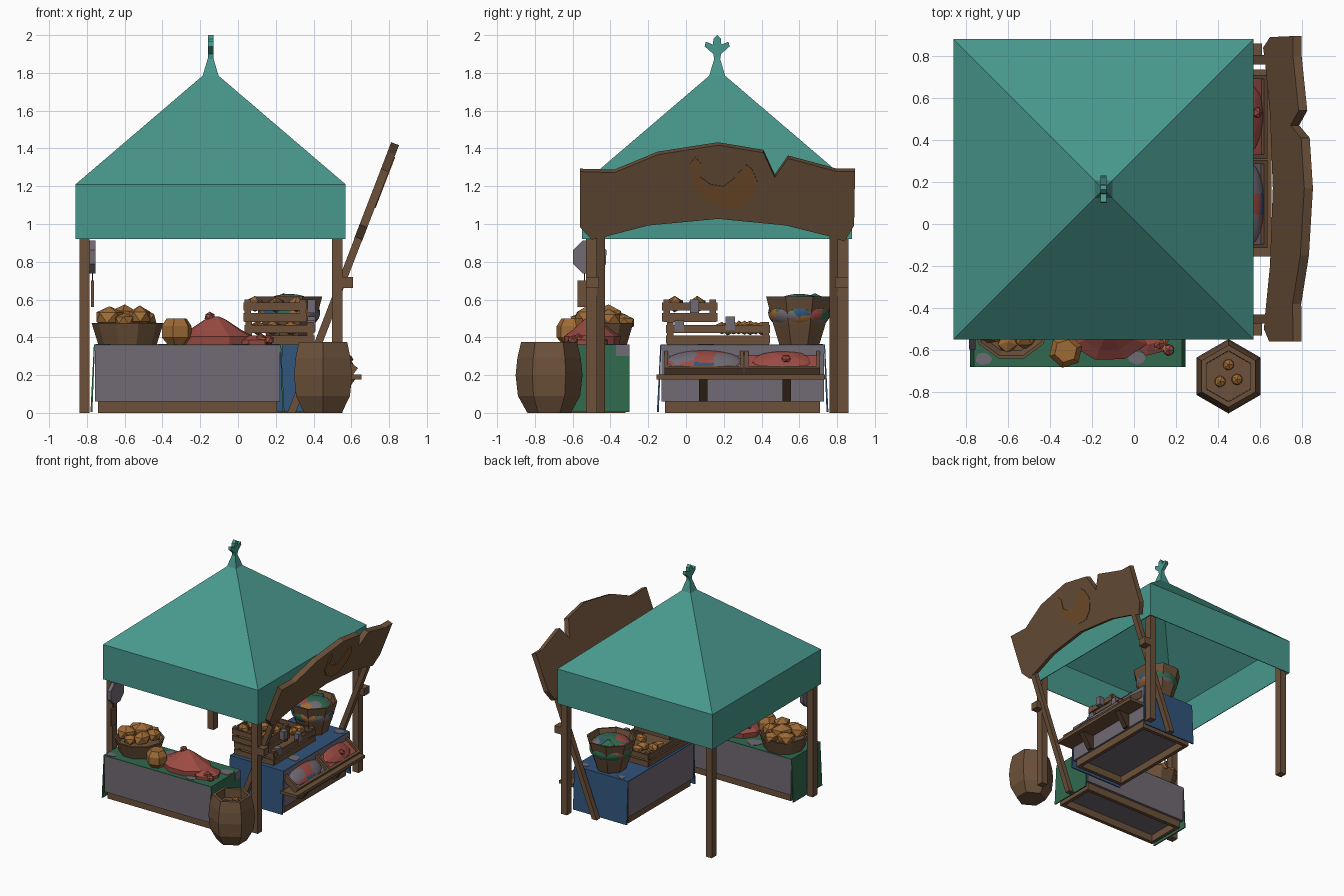
import bpy, bmesh, math, random
from mathutils import Vector, Matrix

if "Cube" in bpy.data.objects:
    bpy.data.objects.remove(bpy.data.objects["Cube"])
random.seed(4)

def colour(name, r, g, b):
    m = bpy.data.materials.new(name)
    m.diffuse_color = (r, g, b, 1)
    m.use_nodes = True
    m.node_tree.nodes["Principled BSDF"].inputs["Base Color"].default_value = m.diffuse_color
    return m

WOOD = colour("wood", .150, .082, .042)
DARK = colour("dark_wood", .060, .033, .018)
TEAL = colour("teal_canvas", .065, .315, .265)
GREY = colour("grey_cloth", .165, .142, .172)
GREEN = colour("green_cloth", .030, .140, .075)
BLUE = colour("blue_cloth", .030, .088, .195)
RED = colour("red", .330, .070, .056)
ORANGE = colour("orange", .340, .145, .036)
PAINT = colour("sign_paint", .180, .080, .025)

def finish(name, bm, mats):
    bmesh.ops.recalc_face_normals(bm, faces=bm.faces)
    me = bpy.data.meshes.new(name)
    bm.to_mesh(me)
    bm.free()
    ob = bpy.data.objects.new(name, me)
    bpy.context.collection.objects.link(ob)
    for m in mats if isinstance(mats, list) else [mats]:
        me.materials.append(m)
    return ob

def box(name, x0, x1, y0, y1, z0, z1, mat, M=Matrix()):
    bm = bmesh.new()
    bmesh.ops.create_cube(bm, size=1, matrix=M @ Matrix.Translation(((x0+x1)/2, (y0+y1)/2, (z0+z1)/2))
                          @ Matrix.Diagonal((x1-x0, y1-y0, z1-z0, 1)))
    return finish(name, bm, mat)

def prism(name, pts, vec, mat):
    bm = bmesh.new()
    f = bm.faces.new([bm.verts.new(p) for p in pts])
    ext = bmesh.ops.extrude_face_region(bm, geom=[f], use_keep_orig=True)
    bmesh.ops.translate(bm, vec=vec, verts=[v for v in ext["geom"] if isinstance(v, bmesh.types.BMVert)])
    return finish(name, bm, mat)

def lathe(name, profile, n, c, mat, phase=0, sy=1.0, caps=True):
    bm = bmesh.new()
    rings = [[bm.verts.new((c[0] + r*math.cos(phase + 2*math.pi*i/n),
                            c[1] + sy*r*math.sin(phase + 2*math.pi*i/n), z)) for i in range(n)]
             for r, z in profile]
    for a, b in zip(rings, rings[1:]):
        for i in range(n):
            bm.faces.new((a[i], a[(i+1) % n], b[(i+1) % n], b[i]))
    if caps:
        bm.faces.new(rings[0])
        bm.faces.new(rings[-1])
    return finish(name, bm, mat)

def blob(name, c, size, mat, sub=1, jitter=0.0, rot=0.0, M=Matrix()):
    bm = bmesh.new()
    bmesh.ops.create_icosphere(bm, subdivisions=sub, radius=1)
    for v in bm.verts:
        v.co *= 1 + random.uniform(-jitter, jitter)
    bm.transform(M @ Matrix.Translation(c) @ Matrix.Rotation(rot, 4, 'Z') @ Matrix.Diagonal((*size, 1)))
    return finish(name, bm, mat)

def mottle(ob, cells):
    # each face takes the colour of its nearest random cell
    vs = [v.co for v in ob.data.vertices]
    seeds = [(random.choice(vs).copy(), i % len(ob.data.materials)) for i in range(cells)]
    for p in ob.data.polygons:
        p.material_index = min(seeds, key=lambda s: (s[0] - p.center).length)[1]

def patch(name, x, y, z, r, mat):
    pts = [(x + r*random.uniform(.6, 1.1)*math.cos(a*.8976), y + r*random.uniform(.5, .9)*math.sin(a*.8976), z)
           for a in range(7)]
    prism(name, pts, (0, 0, .004), mat)

# --- canopy and finial
CX, CY = -.145, .165
R2 = math.sqrt(2)
roof = lathe("canopy", [(h*R2, z) for h, z in ((.715, .92), (.715, 1.21), (.042, 1.785), (.014, 1.88))],
             4, (CX, CY), TEAL, math.pi/4, caps=False)
sol = roof.modifiers.new("thickness", "SOLIDIFY")
sol.thickness = .008
half = [(.014, 1.86), (.02, 1.90), (.066, 1.94), (.06, 1.965), (.022, 1.95), (.02, 1.98)]
fin = half + [(0, 2.0)] + [(-y, z) for y, z in reversed(half)]
prism("finial", [(CX-.014, CY+y, z) for y, z in fin], (.028, 0, 0), TEAL)

# --- corner posts, leaning sign braces and clamps
for x in (-.84, .497):
    for y in (-.53, .80):
        box("post", x, x+.055, y, y+.06, 0, 1.2, WOOD)
lean = lambda z: .283 + .385*z
for y, yc in ((-.475, -.53), (.76, .79)):
    prism("sign_brace", [(lean(0)-.022, y, 0), (lean(0)+.022, y, 0), (lean(1.0)+.022, y, 1.0),
                         (lean(1.0)-.022, y, 1.0)], (0, .045, 0), WOOD)
    box("clamp", .53, .61, yc, yc+.07, .66, .72, WOOD, Matrix())

# --- sign board with bird silhouette
board = [(-.56, .99), (-.50, .925), (-.43, .94), (-.2, 1.0), (.17, 1.035), (.53, 1.0), (.77, .94), (.84, .915),
         (.89, 1.0), (.895, 1.285), (.80, 1.285), (.54, 1.355), (.47, 1.255), (.41, 1.385), (.17, 1.425),
         (-.15, 1.375), (-.38, 1.28), (-.56, 1.285)]
out = Vector((1, 0, -.385)).normalized()
prism("sign_board", [Vector((lean(z), y, z)) - out*.022 for y, z in board], out*.044, WOOD)
bird = [(.02, 1.32), (.05, 1.355), (.08, 1.32), (.075, 1.25), (.13, 1.21), (.20, 1.20), (.25, 1.24), (.32, 1.315),
        (.35, 1.29), (.38, 1.22), (.35, 1.14), (.28, 1.085), (.19, 1.085), (.09, 1.14), (.035, 1.21), (.04, 1.28)]
prism("sign_bird", [Vector((lean(z+.008), y, z+.008)) + out*.02 for y, z in bird], out*.006, PAINT)

# --- cloth-covered counters
def counter(name, x0, x1, y0, y1, mat, ends_x):
    box(name + "_cloth", x0, x1, y0, y1, .06, .356, GREY)
    t = .03
    for a, b in ((x0+.015, x0+.015+t), (x1-.015-t, x1-.015)):
        box(name + "_base", a, b, y0+.02, y1-.02, 0, .06, WOOD)
    for a, b in ((y0+.02, y0+.02+t), (y1-.02-t, y1-.02)):
        box(name + "_base", x0+.015, x1-.015, a, b, 0, .06, WOOD)
    box(name + "_top_cloth", x0, x1, y0, y1, .356, .363, mat)
    for s in (0, 1):  # end drapes flare out slightly at the bottom
        d = (-1, 1)[s]
        if ends_x:
            e = (x0, x1)[s]
            pts = [(e, y0, .363), (e+d*.006, y0, .363), (e+d*.024, y0, .005), (e+d*.014, y0, .005)]
            prism(name + "_end_drape", pts, (0, y1-y0, 0), mat)
        else:
            e = (y0, y1)[s]
            pts = [(x0, e, .363), (x0, e+d*.006, .363), (x0, e+d*.024, .005), (x0, e+d*.014, .005)]
            prism(name + "_end_drape", pts, (x1-x0, 0, 0), mat)

counter("front_counter", -.757, .222, -.68, -.30, GREEN, True)
counter("side_counter", .02, .515, -.13, .73, BLUE, False)
for x, y, r in ((.02, -.64, .05), (.17, -.4, .07), (-.36, -.38, .07), (-.72, -.64, .05), (.12, -.5, .04)):
    patch("cloth_patch", x, y, .362, r, GREY)
for x, y, r in ((.45, .1, .06), (.46, .68, .05), (.1, .7, .04)):
    patch("cloth_patch", x, y, .362, r, GREY)
box("drape_patch", .226, .235, -.37, -.30, .30, .363, GREY)

# --- side ledge, brackets and tilted trays
box("display_ledge", .50, .655, -.155, .735, .178, .203, WOOD)
for y in (.07, .51):
    prism("ledge_bracket", [(.515, y, .06), (.54, y, .06), (.62, y, .178), (.515, y, .178)], (0, .045, 0), DARK)
tilt = Matrix.Translation((.605, 0, .197)) @ Matrix.Rotation(math.radians(37), 4, 'Y')
# local frame: -x runs up the slope, z points out of the tray
for y0, y1 in ((-.115, .305), (.31, .71)):
    L, h = .185, .05
    box("tray_floor", -L, 0, y0, y1, 0, .012, WOOD, tilt)
    for a in (-L, -.02):
        box("tray_rail", a, a+.02, y0, y1, 0, h, WOOD, tilt)
    for b in (y0, y1-.02):
        box("tray_side", -L, 0, b, b+.02, 0, h, WOOD, tilt)
fish = blob("tray_fish", (-.092, .095, .018), (.092, .20, .045), [GREY, BLUE, GREY, RED], 4, 0, 0, tilt)
mottle(fish, 34)
box("tray_fish_bed", -.17, -.015, -.10, .29, .012, .028, GREY, tilt)
box("tray_red_bed", -.17, -.015, .325, .695, .012, .032, RED, tilt)
blob("tray_red_goods", (-.092, .51, .02), (.085, .17, .04), RED, 2, .05, 0, tilt)
blob("tray_red_knob", (-.07, .53, .06), (.028, .028, .022), RED, 1, 0, 0, tilt)

# --- stacked slatted crates
def crate(x0, x1, y0, y1, z0, z1):
    t, p = .012, .035
    box("crate_floor", x0, x1, y0, y1, z0, z0+.012, WOOD)
    for a in (x0, x1-p):
        for b in (y0, y1-p):
            box("crate_corner", a, a+p, b, b+p, z0, z1, WOOD)
    hgt = (z1-z0)*.36
    for z in (z0+.005, z0 + (z1-z0)*.52):
        for a in (x0-.006, x1-t+.006):
            box("crate_slat", a, a+t, y0, y1, z, z+hgt, WOOD)
        for b in (y0-.006, y1-t+.006):
            box("crate_slat", x0, x1, b, b+t, z, z+hgt, WOOD)

crate(.04, .40, -.10, .44, .363, .48)
crate(.035, .36, -.12, .16, .48, .60)
for i in range(8):
    blob("crate_loaf", (random.uniform(.1, .34), .19 + .03*i, .45), (.05, .035, .035), ORANGE, 1, .15, i)
for i in range(6):
    blob("crate_loaf", (.09 + .11*(i % 3), -.06 + .12*(i//3), .575), (.05, .045, .04), ORANGE, 1, .15, i)
for y, z in ((.02, .53), (.21, .44)):
    box("price_card", .368, .41, y, y+.05, z, z+.07, GREY)
box("price_card", .365, .41, -.06, -.01, .43, .49, GREY)

# --- produce basket on the side counter
lathe("produce_basket", [(.115, .363), (.15, .47), (.19, .615), (.175, .615), (.14, .50)], 8, (.27, .60), WOOD,
      math.pi/8)
heap = blob("produce_heap", (.27, .60, .53), (.165, .165, .10), [GREEN, GREY, GREEN, BLUE, GREEN, RED, ORANGE], 4)
mottle(heap, 42)
blob("produce_leaf", (.24, .68, .58), (.08, .07, .05), GREEN, 1, .1)

# --- goods on the front counter
lathe("bread_bowl", [(.155, .363), (.19, .475), (.176, .475), (.15, .44)], 10, (-.585, -.46), WOOD)
for x, y, z, s in ((-.68, -.50, .505, .085), (-.52, -.52, .51, .08), (-.60, -.41, .51, .09), (-.49, -.41, .50, .07),
                   (-.67, -.36, .49, .075), (-.56, -.33, .48, .065), (-.60, -.56, .49, .06)):
    blob("bread_loaf", (x, y, z), (s, s*.85, s*.7), ORANGE, 1, .08, x*9)
lathe("cheese_wheel", [(.05, .363), (.082, .40), (.082, .46), (.055, .50)], 6, (-.325, -.605), ORANGE, .3)
lathe("red_heap", [(.20, .363), (.205, .405), (.14, .44), (.055, .495), (.02, .51)], 9, (-.12, -.50), RED, .2, .75)
lathe("red_heap_low", [(.10, .363), (.10, .385), (.05, .41)], 7, (.08, -.52), RED, 0, 1.1)
for x, y, z in ((-.15, -.50, .51), (.12, -.57, .395), (.165, -.60, .385), (-.25, -.47, .42)):
    blob("red_fruit", (x, y, z), (.03, .03, .026), RED)
box("orange_block", .10, .15, -.60, -.55, .363, .40, ORANGE)

# --- barrel with a few things inside
lathe("barrel", [(.115, 0), (.165, .09), (.177, .20), (.168, .29), (.148, .375), (.122, .375), (.12, .30)], 6,
      (.45, -.725), WOOD, math.pi/6)
for x, y in ((.41, -.75), (.49, -.74), (.45, -.67)):
    blob("barrel_goods", (x, y, .31), (.03, .03, .025), ORANGE)

# --- hanging scale on the front left post
dial = [(-.785, -.51 + .095*math.cos(a*math.pi/4+.39), .825 + .095*math.sin(a*math.pi/4+.39)) for a in range(8)]
prism("scale_dial", dial, (.03, 0, 0), GREY)
box("scale_cord", -.772, -.768, -.54, -.536, .58, .76, DARK)
box("scale_plate", -.778, -.762, -.575, -.51, .56, .70, WOOD)
